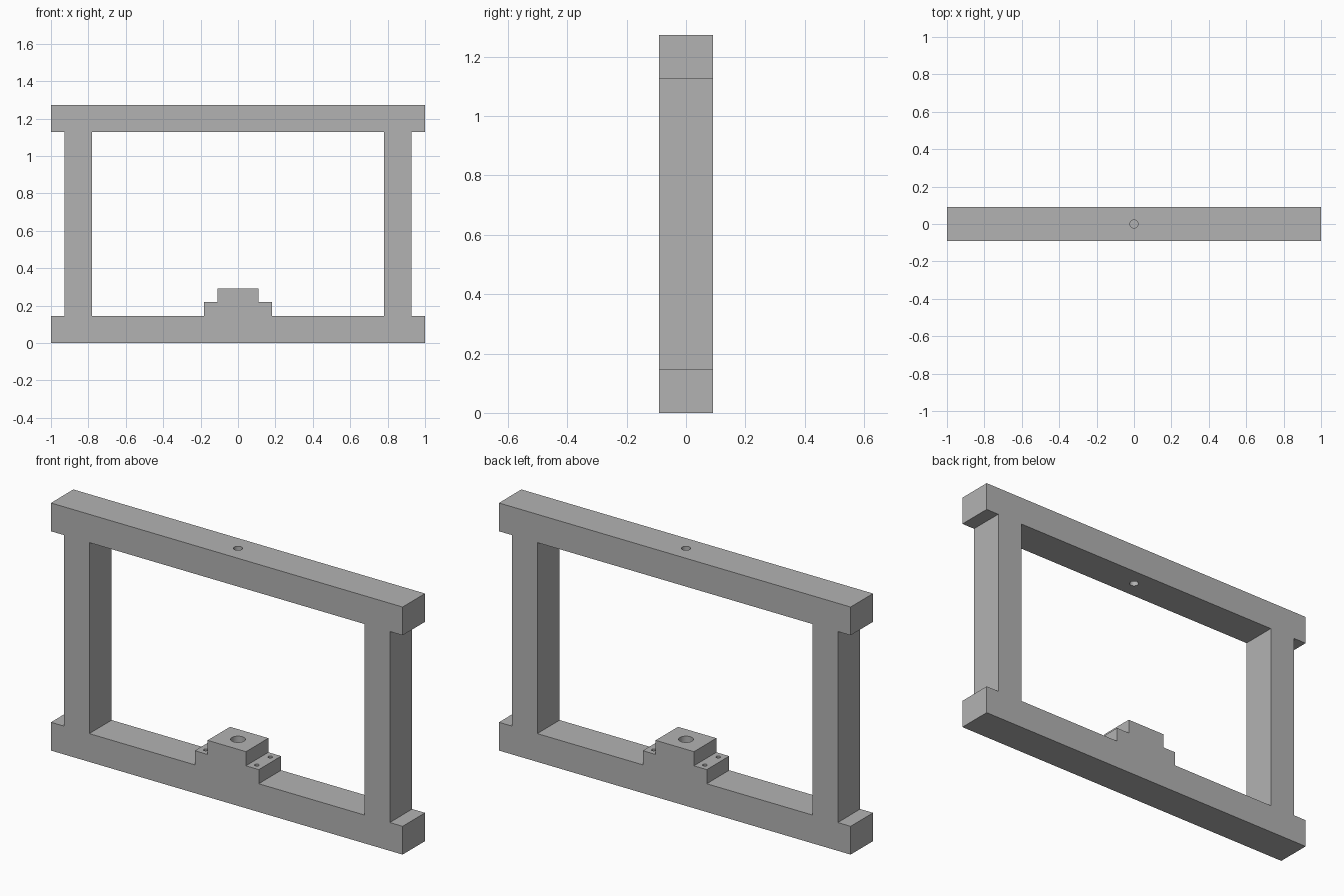
import bpy, bmesh
from mathutils import Matrix, Vector

cube = bpy.data.objects.get("Cube")
if cube:
    bpy.data.objects.remove(cube, do_unlink=True)

U = 2 / 110              # one design unit; the frame is 110 units wide
DEPTH = 10 * U

grey = bpy.data.materials.new("plain grey")
grey.use_nodes = True
colour = (0.45, 0.45, 0.45, 1)
grey.diffuse_color = colour
grey.node_tree.nodes["Principled BSDF"].inputs["Base Color"].default_value = colour


def add_object(name, bm):
    bmesh.ops.recalc_face_normals(bm, faces=bm.faces)
    mesh = bpy.data.meshes.new(name)
    bm.to_mesh(mesh)
    bm.free()
    mesh.materials.append(grey)
    obj = bpy.data.objects.new(name, mesh)
    bpy.context.collection.objects.link(obj)
    return obj


def mirrored_prism(name, half, depth):
    """Mirror a right-hand (x, z) outline, running upward, and extrude it along y."""
    outline = half + [(-x, z) for x, z in reversed(half)]
    bm = bmesh.new()
    face = bm.faces.new([bm.verts.new((x * U, -depth / 2, z * U)) for x, z in outline])
    ext = bmesh.ops.extrude_face_region(bm, geom=[face])
    verts = [v for v in ext["geom"] if isinstance(v, bmesh.types.BMVert)]
    bmesh.ops.translate(bm, verts=verts, vec=Vector((0, depth, 0)))
    return add_object(name, bm)


def drill(name, x, y, bottom, top, radius, sides=32):
    bm = bmesh.new()
    place = Matrix.Translation((x * U, y * U, (bottom + top) / 2 * U))
    bmesh.ops.create_cone(bm, cap_ends=True, segments=sides, radius1=radius * U,
                          radius2=radius * U, depth=(top - bottom) * U, matrix=place)
    return add_object(name, bm)


# Outer silhouette: two beams overhanging the posts
frame = mirrored_prism("frame", [(55, 0), (55, 8), (51, 8), (51, 62), (55, 62), (55, 70)], DEPTH)

# Window opening with the stepped mounting block left standing in it
cutters = [mirrored_prism("window_cutter",
                          [(6, 16), (6, 12), (10, 12), (10, 8), (43, 8), (43, 62)], DEPTH * 2)]

# Holes: top beam, block centre, and two pairs of screw holes in the block steps
cutters.append(drill("top_beam_hole", 0, 0, 60, 72, 1.2))
cutters.append(drill("block_hole", 0, 0, 8, 18, 1.9))
for x in (-8, 8):
    for y in (-3, 3):
        cutters.append(drill("screw_hole", x, y, 8, 13, 0.6, 16))

for cutter in cutters:
    cutter.hide_render = True
    mod = frame.modifiers.new(cutter.name, 'BOOLEAN')
    mod.operation = 'DIFFERENCE'
    mod.solver = 'EXACT'
    mod.object = cutter

# Bake the cuts and discard the cutters
graph = bpy.context.evaluated_depsgraph_get()
result = bpy.data.meshes.new_from_object(frame.evaluated_get(graph))
frame.modifiers.clear()
frame.data = result
for cutter in cutters:
    bpy.data.objects.remove(cutter, do_unlink=True)

# Keep the corners crisp and the hole walls smooth
bpy.ops.object.select_all(action='DESELECT')
frame.select_set(True)
bpy.context.view_layer.objects.active = frame
bpy.ops.object.shade_smooth_by_angle()
